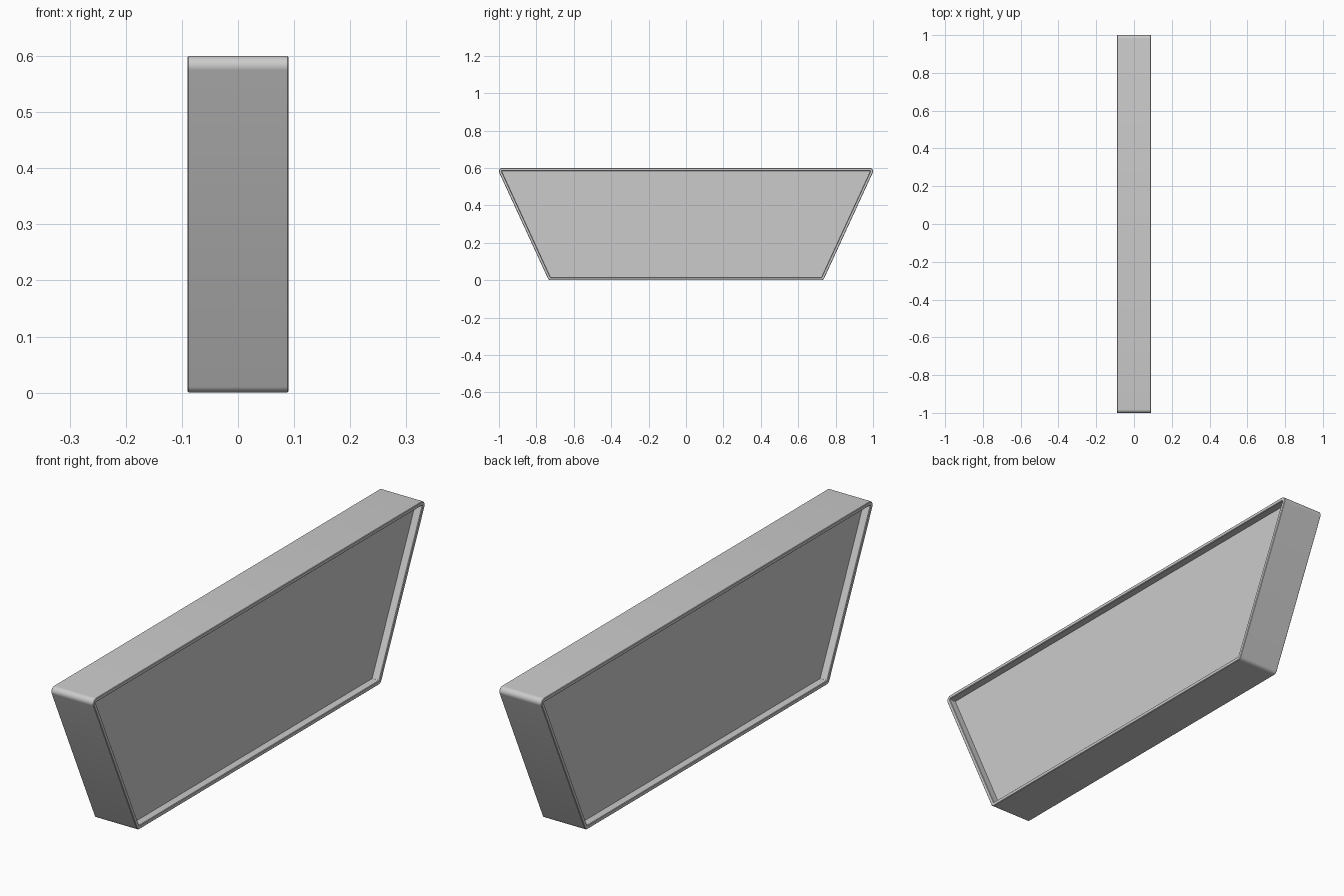
import bpy, bmesh
from math import radians, cos, sin, tan, pi

if "Cube" in bpy.data.objects:
    bpy.data.objects.remove(bpy.data.objects["Cube"])

HALF_W, HEIGHT, HALF_X, R = 1.0, 0.60, 0.09, 0.018
LEAN = radians(24.7)
SEG = 8


def outline(inset):
    """Rounded trapezoid in (y, z), pulled inward by inset."""
    top_y = HALF_W - R
    bot_y = top_y - (HEIGHT - 2 * R) * tan(LEAN)
    corners = [(top_y, HEIGHT - R, -LEAN, pi / 2),
               (-top_y, HEIGHT - R, pi / 2, pi + LEAN),
               (-bot_y, R, pi + LEAN, 1.5 * pi),
               (bot_y, R, 1.5 * pi, 2 * pi - LEAN)]
    r = R - inset
    pts = []
    for cy, cz, a0, a1 in corners:
        for i in range(SEG + 1):
            a = a0 + (a1 - a0) * i / SEG
            pts.append((cy + r * cos(a), cz + r * sin(a)))
    return pts


def loft(name, section, closed):
    """Skin outlines placed at each (x, inset) of the section."""
    bm = bmesh.new()
    rings = [[bm.verts.new((x, y, z)) for y, z in outline(d)] for x, d in section]
    n = len(rings[0])
    pairs = list(zip(rings, rings[1:]))
    if closed:
        pairs.append((rings[-1], rings[0]))
    else:
        bm.faces.new(rings[0])
        bm.faces.new(rings[-1])
    for a, b in pairs:
        for i in range(n):
            j = (i + 1) % n
            bm.faces.new((a[i], a[j], b[j], b[i]))
    bmesh.ops.recalc_face_normals(bm, faces=bm.faces)
    mesh = bpy.data.meshes.new(name)
    bm.to_mesh(mesh)
    bm.free()
    ob = bpy.data.objects.new(name, mesh)
    bpy.context.collection.objects.link(ob)
    bpy.ops.object.select_all(action='DESELECT')
    ob.select_set(True)
    bpy.context.view_layer.objects.active = ob
    bpy.ops.object.shade_smooth_by_angle(angle=radians(30))
    return ob


# Thin rim around the trapezoid, with softened lips on both sides
half = [(HALF_X - 0.002, 0.015), (HALF_X, 0.013), (HALF_X, 0.002), (HALF_X - 0.002, 0.0)]
loft("rim_frame", half + [(-x, d) for x, d in reversed(half)], closed=True)

# Panel recessed behind the rim on both faces
loft("recessed_panel", [(0.06, 0.010), (-0.06, 0.010)], closed=False)
